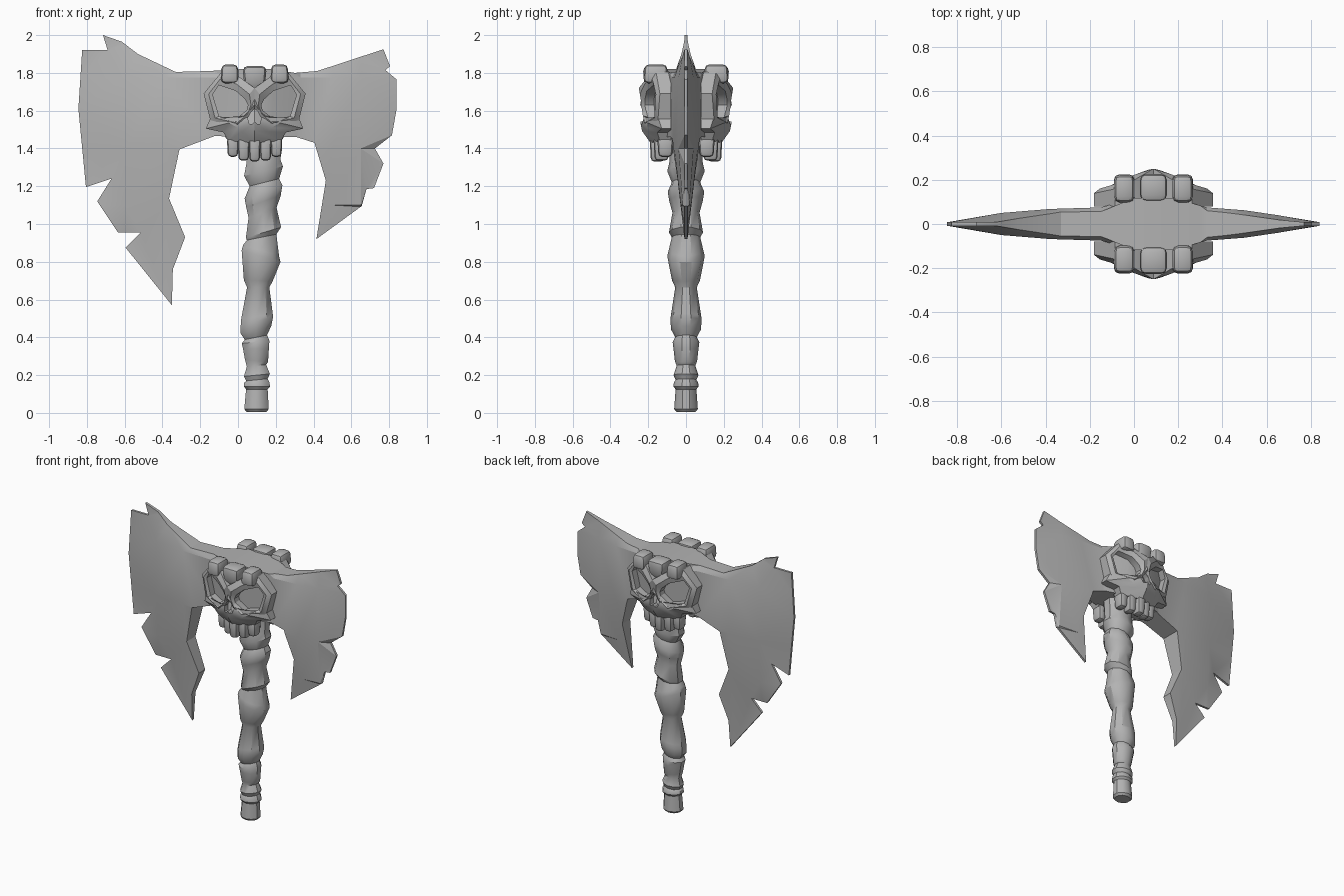
import bpy, bmesh, math
from mathutils import Vector

cube = bpy.data.objects.get("Cube")
if cube:
    bpy.data.objects.remove(cube)

stone = bpy.data.materials.new("grey_stone")
stone.use_nodes = True
stone.diffuse_color = (0.45, 0.45, 0.45, 1)
stone.node_tree.nodes["Principled BSDF"].inputs["Base Color"].default_value = (0.45, 0.45, 0.45, 1)

CX = 0.088  # skull centre line


def finish(bm, name, angle=30):
    bmesh.ops.recalc_face_normals(bm, faces=bm.faces)
    mesh = bpy.data.meshes.new(name)
    bm.to_mesh(mesh)
    bm.free()
    mesh.materials.append(stone)
    obj = bpy.data.objects.new(name, mesh)
    bpy.context.collection.objects.link(obj)
    bpy.ops.object.select_all(action="DESELECT")
    obj.select_set(True)
    bpy.context.view_layer.objects.active = obj
    bpy.ops.object.shade_smooth_by_angle(angle=math.radians(angle))
    return obj


def loft(bm, loops):
    """Skin a list of equal-length point loops and cap both ends."""
    rows = [[bm.verts.new(p) for p in loop] for loop in loops]
    for a, b in zip(rows, rows[1:]):
        for i in range(len(a)):
            j = (i + 1) % len(a)
            bm.faces.new((a[i], a[j], b[j], b[i]))
    caps = [bm.faces.new(rows[0]), bm.faces.new(rows[-1])]
    bmesh.ops.triangulate(bm, faces=caps)


def interp(table, x):
    for (x0, y0), (x1, y1) in zip(table, table[1:]):
        if x <= x1:
            return y0 + (y1 - y0) * max(0, x - x0) / (x1 - x0)
    return table[-1][1]


# Blade: one jagged outline, thick in the middle and thin at the cutting edges
left_edge = [(-.715, 2), (-.69, 1.92), (-.825, 1.92), (-.845, 1.61), (-.805, 1.195), (-.67, 1.24),
             (-.745, 1.12), (-.635, .955), (-.515, .955), (-.595, .875), (-.35, .57)]
under = [(-.345, .76), (-.28, .93), (-.365, 1.135), (-.31, 1.395), (-.125, 1.465), (.31, 1.46),
         (.405, 1.43), (.465, 1.23)]
right_edge = [(.415, .92), (.655, 1.095), (.68, 1.185), (.72, 1.19), (.77, 1.32), (.725, 1.4),
              (.815, 1.47), (.84, 1.61), (.84, 1.765), (.78, 1.815), (.805, 1.835), (.77, 1.925)]
top = [(.42, 1.81), (.3, 1.8), (.18, 1.82), (0, 1.82), (-.15, 1.81), (-.33, 1.805), (-.53, 1.9), (-.615, 1.965)]
width = [(-.845, .006), (-.6, .05), (-.38, .068), (-.15, .075), (0, .117), (.18, .117),
         (.33, .075), (.5, .062), (.65, .04), (.84, .006)]


def on_edge(p):
    for chain in (left_edge, right_edge):
        for a, b in zip(chain, chain[1:]):
            a, b = Vector(a), Vector(b)
            f = max(0, min(1, (p - a).dot(b - a) / (b - a).length_squared))
            if (a + (b - a) * f - p).length < 1e-3:
                return True
    return False


def blade_half(x, z):
    if on_edge(Vector((x, z))):
        return 0.008
    tip = 0.57 if x < 0 else 0.92
    low = interp([(tip, .1), (1.4, 1)], z)
    high = 1 if -.15 < x < .33 else interp([(1.775, 1), (1.81, .75), (2, .08)], z)
    return max(.006, interp(width, x) * low * high)


bm = bmesh.new()
bm.faces.new([bm.verts.new((x, 0, z)) for x, z in left_edge + under + right_edge + top])
cuts = [((x, 0, 0), (1, 0, 0)) for x in (-.6, -.38, -.15, 0, .18, .33, .5, .65)]
cuts += [((0, 0, z), (0, 0, 1)) for z in (1.1, 1.4, 1.775)]
for co, no in cuts:
    bmesh.ops.bisect_plane(bm, geom=bm.verts[:] + bm.edges[:] + bm.faces[:], plane_co=co, plane_no=no, dist=1e-4)
bmesh.ops.triangulate(bm, faces=bm.faces)
front = bm.verts[:]
back = [g for g in bmesh.ops.extrude_face_region(bm, geom=bm.faces[:], use_keep_orig=True)["geom"]
        if isinstance(g, bmesh.types.BMVert)]
for verts, side in ((front, -1), (back, 1)):
    for v in verts:
        v.co.y = side * blade_half(v.co.x, v.co.z)
finish(bm, "double_blade", 20)

# Handle: tilted rings of a bound, knotted shaft (height, centre, radius, tilt)
rings = [(.005, .098, .055, 0), (.02, .098, .068, 0), (.125, .1, .06, 0), (.14, .1, .073, 0), (.16, .1, .07, 0),
         (.175, .1, .06, .1), (.2, .1, .072, .1), (.25, .098, .054, .1), (.275, .098, .064, -.1),
         (.34, .095, .072, 0), (.375, .093, .077, .1), (.4, .095, .062, .2), (.44, .095, .085, .25),
         (.485, .1, .09, .25), (.51, .1, .088, .2), (.665, .107, .062, 0), (.7, .107, .08, -.05), (.83, .122, .108, -.3),
         (.86, .122, .1, -.3), (.93, .125, .082, .2), (.955, .135, .098, .3), (1.06, .13, .078, .35),
         (1.12, .135, .096, .35), (1.17, .135, .105, .35), (1.22, .14, .082, .25), (1.28, .135, .108, .25),
         (1.33, .135, .095, .1), (1.5, .14, .1, 0)]
bm = bmesh.new()
N = 10
loft(bm, [[(cx + r * math.cos(a), .92 * r * math.sin(a), z + tilt * r * math.cos(a))
           for a in (2 * math.pi * (i + .5) / N for i in range(N))] for z, cx, r, tilt in rings])
finish(bm, "handle", 35)


# Skull relief: depth falls away from the centre line
def depth(u, z):
    face = interp([(1.43, .2), (1.48, .225), (1.53, .257), (1.61, .238), (1.72, .262), (1.82, .235)], z)
    return face - .39 * abs(u)


def relief(bm, outer, inner, side, sink):
    """Plate with a raised rim and a sunken hole."""
    def place(pts, y):
        return [(CX + u, side * y(u, z), z) for u, z in pts]
    mid = [((a[0] * .45 + b[0] * .55), (a[1] * .45 + b[1] * .55)) for a, b in zip(outer, inner)]
    loft(bm, [place(outer, lambda u, z: .08), place(outer, lambda u, z: depth(u, z) - .012),
              place(mid, depth), place(inner, lambda u, z: depth(u, z) - .012),
              place(inner, lambda u, z: depth(u, z) - sink)])


def lump(bm, at, size, bevel, taper=1.0):
    """Chamfered block, narrowed toward its lower end."""
    made = bmesh.ops.create_cube(bm, size=1)["verts"]
    for v in made:
        k = taper if v.co.z < 0 else 1
        v.co = Vector(at) + Vector((v.co.x * size[0] * k, v.co.y * size[1] * k, v.co.z * size[2]))
    edges = list({e for v in made for e in v.link_edges})
    bmesh.ops.bevel(bm, geom=edges, offset=bevel, segments=2, profile=.5, affect="EDGES")


eye_rim = [(0, 1.63), (0, 1.72), (.09, 1.785), (.175, 1.805), (.27, 1.69), (.235, 1.55), (.09, 1.51), (.03, 1.57)]
eye_hole = [(.035, 1.63), (.05, 1.66), (.1, 1.705), (.19, 1.735), (.222, 1.685), (.188, 1.57), (.095, 1.555), (.045, 1.59)]
jaw = [(0, 1.66), (.045, 1.6), (.1, 1.555), (.235, 1.56), (.258, 1.505), (.165, 1.485), (.14, 1.44), (0, 1.43)]
nose = [(0, 1.61), (.012, 1.6), (.025, 1.585), (.036, 1.57), (.036, 1.56), (.028, 1.53), (.012, 1.53), (0, 1.543)]


def mirrored(half):
    return half + [(-u, z) for u, z in reversed(half[1:-1])]


for side, label in ((-1, "front"), (1, "back")):
    bm = bmesh.new()
    for s in (-1, 1):
        relief(bm, [(s * u, z) for u, z in eye_rim], [(s * u, z) for u, z in eye_hole], side, .06)
    finish(bm, label + "_eye_sockets")

    bm = bmesh.new()
    relief(bm, mirrored(jaw), mirrored(nose), side, .05)
    finish(bm, label + "_muzzle")

    # Knobs on the crown
    bm = bmesh.new()
    lump(bm, (CX, side * .165, 1.775), (.13, .13, .125), .03, .8)
    for s in (-1, 1):
        lump(bm, (CX + s * .132, side * .16, 1.795), (.088, .12, .1), .025, 1.1)
    finish(bm, label + "_crown_knobs")

    # Upper teeth
    bm = bmesh.new()
    for u, low in ((-.115, 1.355), (-.058, 1.335), (0, 1.33), (.058, 1.335), (.115, 1.355)):
        lump(bm, (CX + u, side * (.15 - .35 * abs(u)), (low + 1.46) / 2), (.064, .085, 1.46 - low), .02, .85)
    finish(bm, label + "_teeth", 40)
